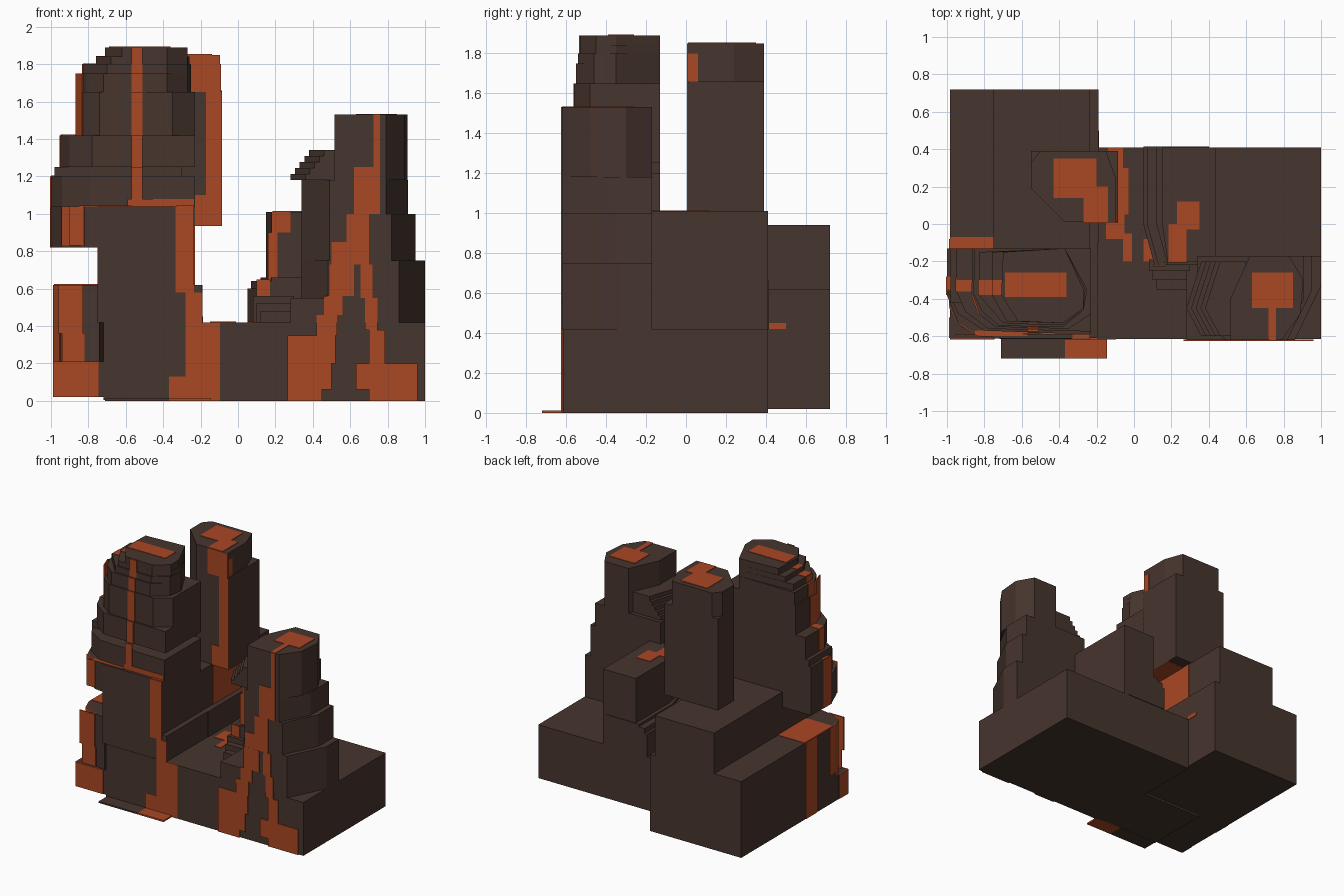
import bpy, bmesh


def material(name, rgb):
    m = bpy.data.materials.new(name)
    m.diffuse_color = (*rgb, 1)
    return m


ROCK = material("dark rock", (0.062, 0.035, 0.027))
LAVA = material("lava orange", (0.40, 0.063, 0.017))
T = 0.004  # lava plate stand-off


def stack(name, layers, mat=ROCK):
    """One object made of vertical prisms: (z0, z1, outline)."""
    bm = bmesh.new()
    for z0, z1, pts in layers:
        f = bm.faces.new([bm.verts.new((x, y, z0)) for x, y in pts])
        r = bmesh.ops.extrude_face_region(bm, geom=[f])
        for v in r["geom"]:
            if isinstance(v, bmesh.types.BMVert):
                v.co.z = z1
    bmesh.ops.recalc_face_normals(bm, faces=bm.faces)
    me = bpy.data.meshes.new(name)
    bm.to_mesh(me)
    bm.free()
    me.materials.append(mat)
    ob = bpy.data.objects.new(name, me)
    bpy.context.collection.objects.link(ob)
    return ob


def rect(x0, x1, y0, y1):
    return [(x0, y0), (x1, y0), (x1, y1), (x0, y1)]


def front(name, y, rects):
    """Lava plates on a front face: (x0, x1, z0, z1)."""
    stack(name, [(c, d, rect(a, b, y - T, y + T)) for a, b, c, d in rects], LAVA)


def side(name, rects):
    """Lava plates on side faces: (x, y0, y1, z0, z1)."""
    stack(name, [(c, d, rect(x - T, x + T, a, b)) for x, a, b, c, d in rects], LAVA)


def top(name, z, rects):
    """Lava plates on level faces: (x0, x1, y0, y1)."""
    stack(name, [(z - T, z + T, rect(*r)) for r in rects], LAVA)


def edge_strip(name, strips):
    """Lava plates on chamfers: (xa, ya, xb, yb, z0, z1)."""
    stack(name, [(c, d, [(xa - T, ya - T), (xb - T, yb - T), (xb + T, yb + T), (xa + T, ya + T)])
                 for xa, ya, xb, yb, c, d in strips], LAVA)


# base blocks
stack("base_right", [(0, .42, rect(-.19, 1, -.615, .41))])
stack("base_left", [
    (.02, .21, rect(-.985, -.70, -.612, .72)),
    (.21, .62, [(-.985, .72), (-.985, -.44), (-.95, -.53), (-.83, -.59), (-.74, -.605), (-.70, .72)]),
    (0.005, .42, rect(-.72, -.19, -.615, -.1)), (.02, .62, rect(-.72, -.19, -.1, .72)),
    (.42, .62, rect(-.72, -.195, -.61, -.1)),
    (.62, .94, rect(-.75, -.235, -.2, .72)),
])
stack("front_slab", [(0, .012, rect(-.71, -.37, -.72, -.6))])
stack("front_slab_lava", [(0, .012, rect(-.37, -.145, -.72, -.6))], LAVA)

# left front tower: body, overhanging wing, tapering upper tiers
stack("left_tower", [
    (.42, 1.04, rect(-.75, -.235, -.612, -.13)),
    (.82, 1.04, [(-1, -.13), (-1, -.38), (-.94, -.53), (-.82, -.6), (-.7, -.61), (-.7, -.13)]),
    (1.04, 1.20, [(-1, -.13), (-1, -.35), (-.94, -.48), (-.8, -.57), (-.4, -.585), (-.23, -.585), (-.23, -.13)]),
    (1.20, 1.25, rect(-.98, -.3, -.42, -.13)),
    (1.25, 1.42, [(-.95, -.13), (-.95, -.36), (-.9, -.47), (-.78, -.56), (-.23, -.575), (-.23, -.13)]),
    (1.42, 1.65, [(-.865, -.13), (-.865, -.38), (-.83, -.48), (-.74, -.55), (-.35, -.56), (-.23, -.48), (-.23, -.13)]),
    (1.65, 1.75, [(-.855, -.13), (-.855, -.38), (-.81, -.47), (-.72, -.545), (-.38, -.55),
                  (-.27, -.46), (-.25, -.35), (-.37, -.13)]),
    (1.75, 1.80, [(-.83, -.15), (-.83, -.38), (-.70, -.53), (-.38, -.54), (-.27, -.46), (-.25, -.35), (-.37, -.13)]),
    (1.80, 1.84, [(-.76, -.15), (-.76, -.38), (-.68, -.52), (-.38, -.53), (-.27, -.45), (-.26, -.35), (-.37, -.13)]),
    (1.84, 1.89, [(-.70, -.15), (-.71, -.38), (-.62, -.52), (-.38, -.53), (-.27, -.45), (-.27, -.35), (-.37, -.13)]),
])

# back tower overhanging the valley
stack("back_tower", [
    (.94, 1.66, [(-.55, .39), (-.55, .19), (-.37, .01), (-.085, .01), (-.085, .39)]),
    (1.66, 1.85, [(-.50, .39), (-.55, .33), (-.55, .19), (-.37, .01), (-.095, .01), (-.095, .24), (-.15, .39)]),
])

# right front tower with stepped shoulder
stack("right_tower", [
    (.42, .55, [(.28, -.17), (.28, -.62), (.86, -.62), (1, -.33), (1, -.17)]),
    (.55, .75, [(.34, -.17), (.34, -.38), (.48, -.62), (.86, -.62), (1, -.33), (1, -.17)]),
    (.75, 1.0, [(.34, -.17), (.34, -.38), (.49, -.62), (.82, -.62), (.95, -.36), (.95, -.17)]),
    (1.0, 1.18, [(.34, -.17), (.34, -.38), (.49, -.62), (.79, -.62), (.91, -.4), (.91, -.17)]),
    (1.18, 1.53, [(.62, -.17), (.515, -.4), (.515, -.62), (.79, -.62), (.89, -.48), (.905, -.3), (.83, -.17)]),
] + [(1.18 + i * .032, 1.212 + i * .032, [(.28 + i * .025, -.45), (.36 + i * .025, -.6), (.53, -.6),
                                          (.6, -.2), (.36 + i * .025, -.2)]) for i in range(5)])

# middle block with steps down into the valley
steps = [(.42, .60, .05), (.60, .64, .07), (.64, .66, .12)]
stack("middle_block", [(.42, 1.01, [(.15, .41), (.15, 0), (.18, -.2), (.435, -.2), (.435, .41)])] +
      [(a, b, [(x, .415), (x, 0), (x + .06, -.22), (.4, -.22), (.4, .415)]) for a, b, x in steps])
stack("valley_steps", [(.42, .56 - i * .04, rect(.08 + i * .02, .3, -.25 - i * .05, -.19)) for i in range(3)])

# lava streams on the front faces
front("left_tower_stream_upper", -.588, [(-.57, -.51, 1.04, 1.25)])
front("left_tower_stream_mid", -.572, [(-.57, -.51, 1.25, 1.42)])
front("left_tower_stream_high", -.558, [(-.57, -.51, 1.42, 1.65)])
front("left_tower_stream_peak", -.547, [(-.57, -.51, 1.65, 1.75)])
front("left_tower_stream_rim", -.532, [(-.57, -.51, 1.75, 1.89)])
front("left_tower_ledge_band", -.587, [(-.59, -.235, 1.04, 1.08)])
front("left_body_stream", -.613, [
    (-.335, -.235, .58, 1.04), (-.28, -.19, .42, .58), (-.28, -.095, .13, .42), (-.37, -.095, 0, .13),
    (-.985, -.745, .02, .21)])
front("left_corner_stream", -.595, [(-.94, -.82, .21, .36), (-.96, -.83, .36, .62), (-.9, -.8, .83, 1.04)])
front("right_tower_stream", -.621, [
    (.725, .76, 1.25, 1.53), (.62, .76, 1.0, 1.25), (.58, .70, .85, 1.0), (.5, .70, .73, .85)])
front("right_tower_left_leg", -.622, [
    (.49, .62, .56, .73), (.46, .56, .46, .56), (.42, .53, .35, .46), (.265, .52, .20, .35), (.265, .45, 0, .06),
    (.265, .50, .06, .20)])
front("right_tower_right_leg", -.6225, [
    (.655, .72, .55, .73), (.68, .745, .38, .55), (.70, .785, .20, .38), (.63, .96, .06, .20), (.70, .96, 0, .13)])
front("back_tower_stream", .009, [
    (-.27, -.095, 1.65, 1.85), (-.17, -.085, 1.1, 1.65), (-.23, -.085, .94, 1.1)])
front("middle_block_stream", -.202, [(.18, .28, .9, 1.01), (.16, .21, .64, .9)])
front("middle_step_stream", -.222, [(.10, .17, .42, .65)])

# lava on the side faces
side("side_streams", [
    (-.985, -.22, -.08, .02, .62), (-.985, -.61, -.5, .02, .21), (-.985, -.44, -.38, .25, .62),
    (-1, -.38, -.28, .82, 1.2), (-.95, -.36, -.29, 1.25, 1.42), (-.865, -.38, -.31, 1.42, 1.65),
    (-.855, -.38, -.30, 1.65, 1.75), (-.83, -.38, -.30, 1.75, 1.80),
    (-.235, .02, .36, .62, .94), (-.19, .41, .5, .42, .45), (-.095, .01, .06, 1.66, 1.8)])
edge_strip("corner_streams", [
    (-.985, -.44, -.95, -.53, .21, .62), (-.95, -.53, -.83, -.59, .36, .62),
    (-.94, -.53, -.82, -.6, .83, 1.04), (-.865, -.38, -.83, -.48, 1.42, 1.75)])

# lava pools on the level faces
top("left_tower_pool", 1.89, [(-.69, -.36, -.39, -.26)])
top("left_tower_spill_a", 1.84, [(-.76, -.69, -.38, -.30)])
top("left_tower_spill_b", 1.80, [(-.83, -.75, -.38, -.30)])
top("left_tower_spill_c", 1.42, [(-.95, -.86, -.36, -.30)])
top("left_tower_spill_d", 1.20, [(-1, -.94, -.35, -.28)])
top("left_tower_front_ledge", 1.04, [(-.85, -.57, -.6, -.57), (-.33, -.235, -.61, -.57)])
top("left_shelf_pool", .62, [(-.985, -.75, -.42, -.07)])
top("back_tower_pool", 1.85, [(-.43, -.2, .14, .35), (-.27, -.14, .01, .14), (-.2, -.14, .14, .2)])
top("back_tower_underside", .94, [(-.233, -.085, .01, .3)])
top("right_tower_pool", 1.53, [(.63, .85, -.45, -.26), (.72, .76, -.62, -.45)])
top("middle_block_pool", 1.01, [(.185, .28, -.2, 0), (.23, .35, -.03, .12)])
top("valley_pool", .42, [(-.14, -.06, .3, .41), (-.1, -.03, .05, .3), (-.15, -.05, -.08, .05),
                         (-.06, -.01, -.2, -.05), (.05, .15, -.2, -.08)])
